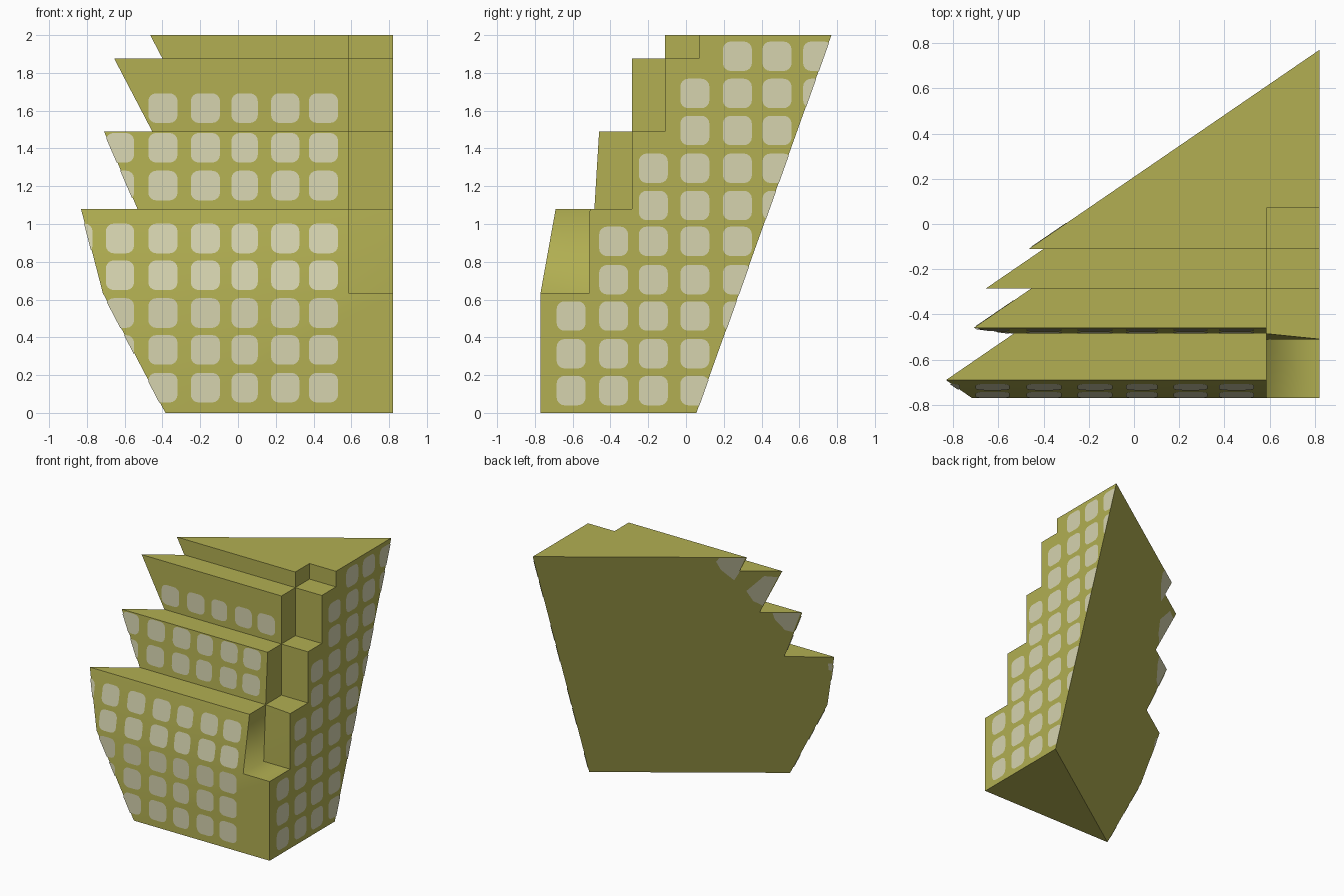
import bpy, bmesh, math
from mathutils import Vector

if "Cube" in bpy.data.objects:
    bpy.data.objects.remove(bpy.data.objects["Cube"])

# Slanted rear cut plane
PLANE_CO = Vector((0.82, 0.055, 0))
PLANE_NO = Vector((-0.685, 1, -0.3575))


def material(name, rgb):
    m = bpy.data.materials.new(name)
    m.diffuse_color = (*rgb, 1)
    m.use_nodes = True
    m.node_tree.nodes["Principled BSDF"].inputs["Base Color"].default_value = m.diffuse_color
    return m


olive = material("olive wall", (0.445, 0.43, 0.084))
pale = material("pale window", (0.67, 0.655, 0.43))


def make_object(name, bm, mat):
    mesh = bpy.data.meshes.new(name)
    bm.to_mesh(mesh)
    bm.free()
    mesh.materials.append(mat)
    ob = bpy.data.objects.new(name, mesh)
    bpy.context.collection.objects.link(ob)
    return ob


def prism(left, right, x0, x1):
    """Solid between two matching y-z profiles."""
    bm = bmesh.new()
    a = [bm.verts.new((x0, y, z)) for y, z in left]
    b = [bm.verts.new((x1, y, z)) for y, z in right]
    bm.faces.new(a)
    bm.faces.new(b[::-1])
    for i in range(len(a)):
        j = (i + 1) % len(a)
        bm.faces.new((a[i], b[i], b[j], a[j]))
    bmesh.ops.recalc_face_normals(bm, faces=bm.faces)
    return bm


# Stepped building body
steps = [(-.77, 0), (-.77, .635), (-.69, 1.08), (-.485, 1.08), (-.46, 1.49),
         (-.285, 1.49), (-.285, 1.875), (-.11, 1.875), (-.11, 2), (1, 2), (1, 0)]
body = make_object("building_body", prism(steps, steps, -1.3, 0.82), olive)

# Stepped corner notch, cut from the right front corner
notch_r = [(-1, .635), (-.51, .635), (-.51, 1.08), (-.285, 1.08), (-.285, 1.49),
           (-.11, 1.49), (-.11, 1.875), (.07, 1.875), (.07, 2.2), (-1, 2.2)]
notch_l = list(notch_r)
notch_l[2] = (-.485, 1.08)
nb = prism(notch_l, notch_r, 0.585, 0.83)
bmesh.ops.triangulate(nb, faces=nb.faces)
cutter = make_object("notch_cutter", nb, olive)
mod = body.modifiers.new("notch", 'BOOLEAN')
mod.operation = 'DIFFERENCE'
mod.solver = 'EXACT'
mod.object = cutter
bpy.context.view_layer.objects.active = body
bpy.ops.object.modifier_apply(modifier=mod.name)
bpy.data.objects.remove(cutter)

# Slanted rear face
bm = bmesh.new()
bm.from_mesh(body.data)
bmesh.ops.remove_doubles(bm, verts=bm.verts, dist=1e-4)


def cut(b):
    g = b.verts[:] + b.edges[:] + b.faces[:]
    return bmesh.ops.bisect_plane(b, geom=g, plane_co=PLANE_CO, plane_no=PLANE_NO,
                                  clear_outer=True)["geom_cut"]


edges = [e for e in cut(bm) if isinstance(e, bmesh.types.BMEdge)]
bmesh.ops.holes_fill(bm, edges=edges, sides=0)
bmesh.ops.dissolve_limit(bm, angle_limit=0.005, verts=bm.verts, edges=bm.edges)
bmesh.ops.recalc_face_normals(bm, faces=bm.faces)
# Soft edges: shallow front bend and the inner edge of the lowest notch floor
for f in bm.faces:
    f.smooth = True
for e in bm.edges:
    soft = e.calc_face_angle(math.pi) < math.radians(20)
    inner = all(abs(v.co.x - .585) < .002 and abs(v.co.z - .635) < .002 for v in e.verts)
    e.smooth = soft or inner
bm.to_mesh(body.data)
bm.free()
body.data.materials.clear()
body.data.materials.append(olive)


def plate(b, pts, out):
    """Thin window face turned to the outward direction."""
    f = b.faces.new([b.verts.new(p) for p in pts])
    f.normal_update()
    if f.normal.dot(out) < 0:
        f.normal_flip()


def rounded(u0, u1, v0, v1, r=.042, n=4):
    pts = []
    for k, (u, v) in enumerate([(u1 - r, v1 - r), (u0 + r, v1 - r), (u0 + r, v0 + r), (u1 - r, v0 + r)]):
        for i in range(n + 1):
            a = math.pi / 2 * (k + i / n)
            pts.append((u + r * math.cos(a), v + r * math.sin(a)))
    return pts


def front_y(z):
    if z < .635:
        return -.77
    if z < 1.08:
        return -.77 + .08 * (z - .635) / .445
    if z < 1.49:
        return -.485 + .025 * (z - 1.08) / .41
    return -.285


# Front windows
fw = bmesh.new()
front_cols = [(-.93, -.77), (-.70, -.55), (-.475, -.32), (-.25, -.095),
              (-.035, .105), (.175, .325), (.375, .53)]
front_rows = [.055, .255, .45, .65, .845, 1.125, 1.325, 1.535]
for z in front_rows:
    for x0, x1 in front_cols[2 if z > 1.5 else 0:]:
        plate(fw, [(u, front_y(v) - .003, v) for u, v in rounded(x0, x1, z, z + .157)],
              Vector((0, -1, 0)))
cut(fw)
make_object("front_windows", fw, pale)

# Right side windows, each column with its own number of rows
rw = bmesh.new()
side_cols = [(-.685, 3), (-.46, 5), (-.25, 7), (-.03, 9), (.195, 10), (.405, 10), (.62, 10)]
side_rows = [.04, .235, .435, .627, .83, 1.02, 1.217, 1.417, 1.613, 1.81]
for y, count in side_cols:
    for z in side_rows[:count]:
        plate(rw, [(.823, u, v) for u, v in rounded(y, y + .154, z, z + .156)],
              Vector((1, 0, 0)))
cut(rw)
make_object("side_windows", rw, pale)

# Partial windows on the rear face near the tier tips (x, z)
patches = [
    [(-.274, 1.96), (-.29, 1.885), (-.353, 1.79), (-.395, 1.86), (-.40, 1.88), (-.455, 1.998), (-.30, 1.998)],
    [(-.409, 1.69), (-.54, 1.83), (-.62, 1.82), (-.485, 1.555), (-.435, 1.597)],
    [(-.532, 1.487), (-.70, 1.487), (-.625, 1.31), (-.58, 1.328), (-.535, 1.43)],
    [(-.785, 1.02), (-.812, 1.02), (-.797, .95), (-.78, .96)],
]
bw = bmesh.new()
for p in patches:
    plate(bw, [(x, .055 + .3575 * z + .685 * (x - .82) + .003, z) for x, z in p], PLANE_NO)
make_object("rear_windows", bw, pale)
